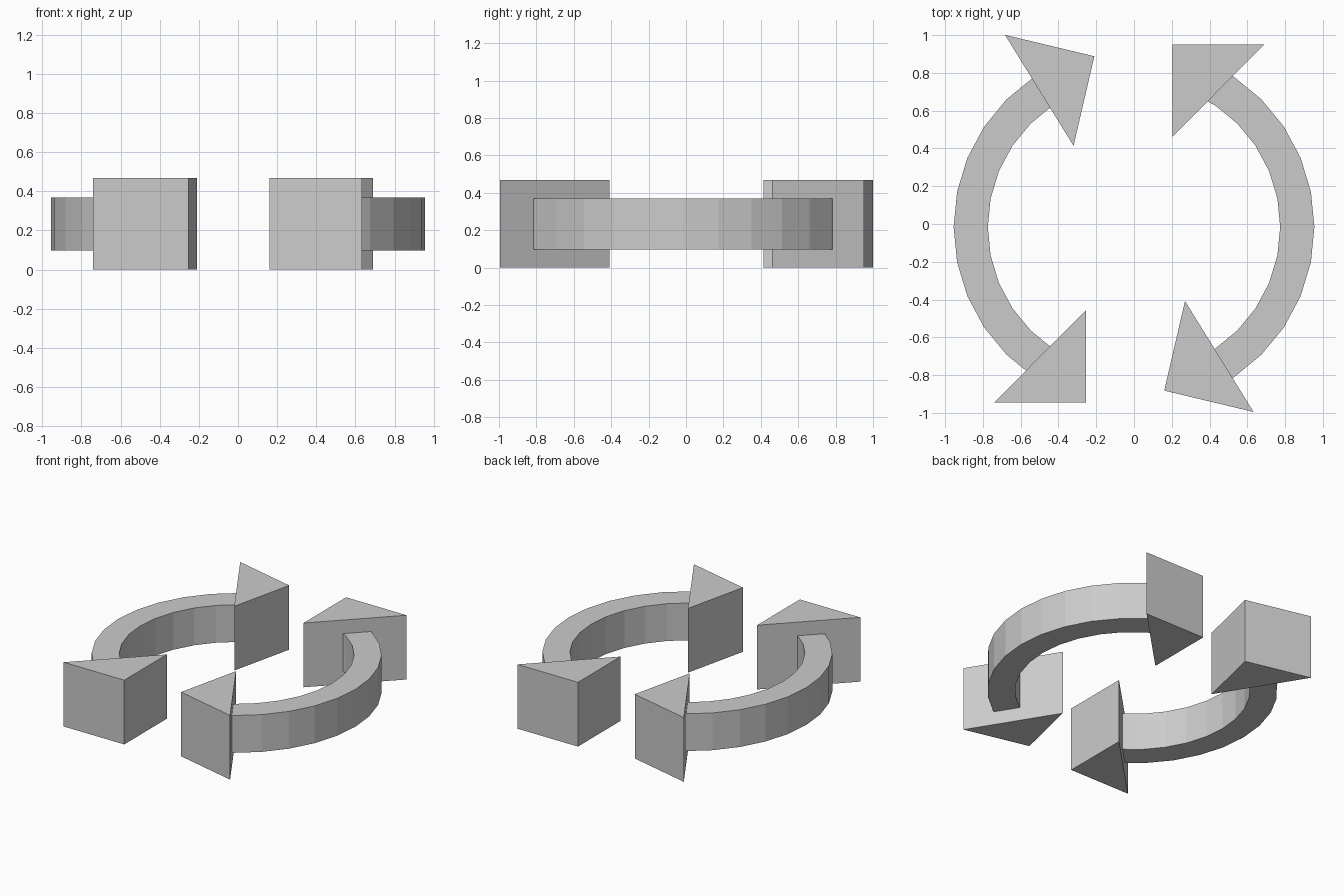
import bpy, bmesh
from math import sin, cos, radians

if "Cube" in bpy.data.objects:
    bpy.data.objects.remove(bpy.data.objects["Cube"])


def prism(name, outline, z0, z1):
    """Extrude a flat outline between two heights."""
    bm = bmesh.new()
    face = bm.faces.new([bm.verts.new((x, y, z0)) for x, y in outline])
    ext = bmesh.ops.extrude_face_region(bm, geom=[face])
    top = [g for g in ext["geom"] if isinstance(g, bmesh.types.BMVert)]
    bmesh.ops.translate(bm, verts=top, vec=(0, 0, z1 - z0))
    bmesh.ops.recalc_face_normals(bm, faces=bm.faces)
    mesh = bpy.data.meshes.new(name)
    bm.to_mesh(mesh)
    bm.free()
    obj = bpy.data.objects.new(name, mesh)
    bpy.context.collection.objects.link(obj)


HEIGHT = 0.467
CENTRE_Y = -0.016
OUTER, INNER = 0.955, 0.774
STEP = 360 / 32


def ring_point(radius, i, side):
    a = radians(i * STEP)
    return side * radius * cos(a), CENTRE_Y + radius * sin(a)


# curved shafts, their ends buried in the arrow heads
for name, side in (("right_shaft", 1), ("left_shaft", -1)):
    outline = [ring_point(OUTER, i, side) for i in range(-6, 7)]
    outline += [ring_point(INNER, i, side) for i in range(6, -7, -1)]
    prism(name, outline, 0.097, 0.368)

# triangular heads; the left pair is the right pair turned half round
heads = {
    "back": [(0.203, 0.951), (0.69, 0.951), (0.203, 0.461)],
    "front": [(0.27, -0.408), (0.16, -0.882), (0.633, -0.995)],
}
for name, tri in heads.items():
    prism("right_head_" + name, tri, 0, HEIGHT)
    other = "front" if name == "back" else "back"
    prism("left_head_" + other, [(-x - 0.05, 0.006 - y) for x, y in tri], 0, HEIGHT)
